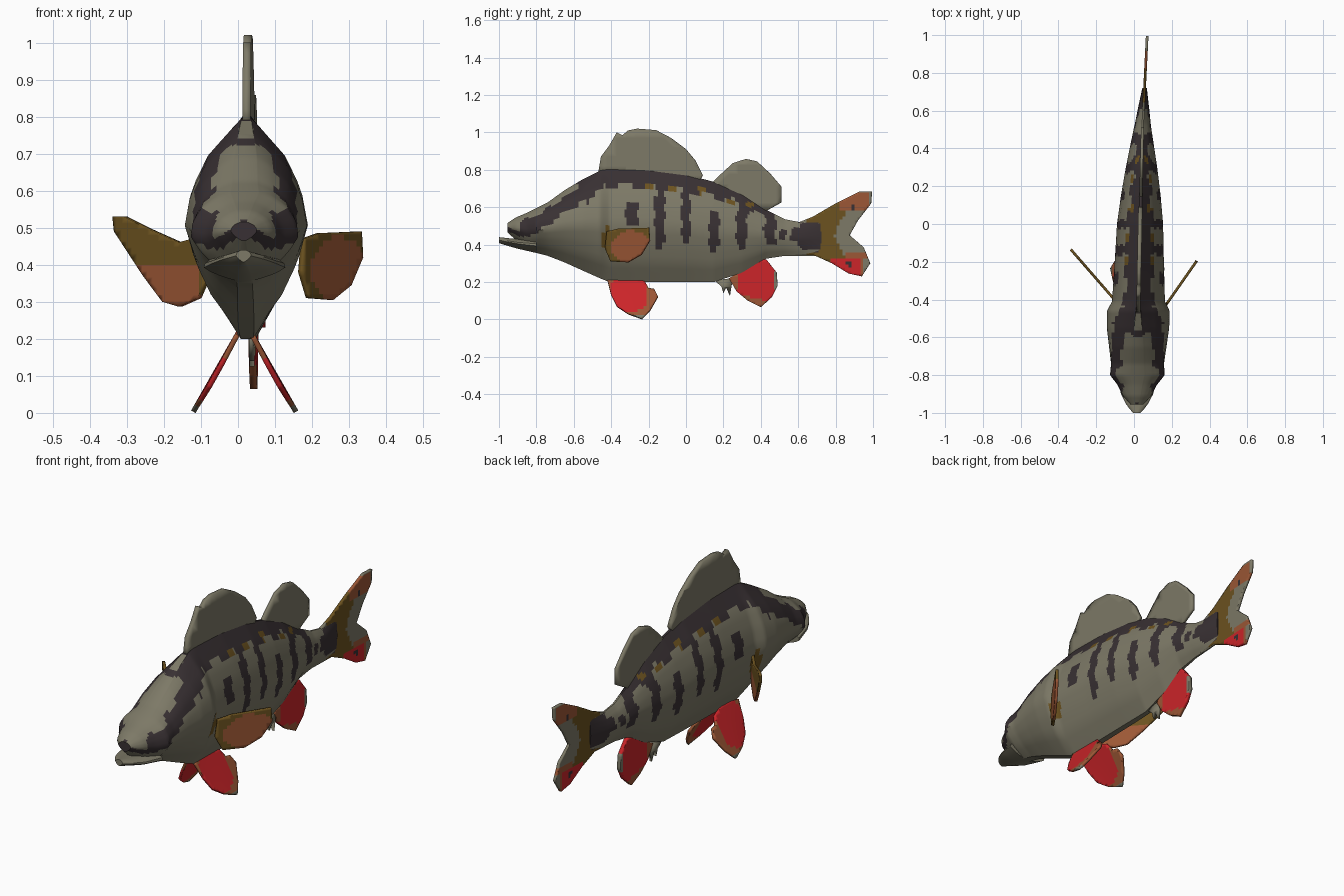
import bpy, bmesh, math
from mathutils import Vector

cube = bpy.data.objects.get("Cube")
if cube:
    bpy.data.objects.remove(cube)

# Flat colours
COLOURS = {
    "olive_grey": (0.205, 0.192, 0.135),
    "dark_brown": (0.040, 0.030, 0.033),
    "ochre": (0.150, 0.085, 0.014),
    "orange": (0.330, 0.095, 0.036),
    "red": (0.600, 0.018, 0.022),
}
GREY, DARK, OCHRE, ORANGE, RED = range(5)
MATS = []
for name, rgb in COLOURS.items():
    m = bpy.data.materials.new(name)
    m.use_nodes = True
    m.diffuse_color = (*rgb, 1)
    bsdf = m.node_tree.nodes["Principled BSDF"]
    bsdf.inputs["Base Color"].default_value = (*rgb, 1)
    bsdf.inputs["Roughness"].default_value = 0.8
    MATS.append(m)


def lerp_table(table, v):
    """Linear lookup of a row of values keyed by its first column."""
    if v <= table[0][0]:
        return table[0][1:]
    for a, b in zip(table, table[1:]):
        if v <= b[0]:
            f = (v - a[0]) / (b[0] - a[0])
            return [p + (q - p) * f for p, q in zip(a[1:], b[1:])]
    return table[-1][1:]


def inside(p, q, cp, cq, rp, rq, power=2):
    return abs((p - cp) / rp) ** power + abs((q - cq) / rq) ** power < 1


def finish(bm, name, rule, angle):
    """Colour faces by rule, make the object and smooth it."""
    bmesh.ops.recalc_face_normals(bm, faces=bm.faces)
    for f in bm.faces:
        f.material_index = rule(*f.calc_center_median())
    me = bpy.data.meshes.new(name)
    bm.to_mesh(me)
    bm.free()
    for m in MATS:
        me.materials.append(m)
    ob = bpy.data.objects.new(name, me)
    bpy.context.collection.objects.link(ob)
    bpy.ops.object.select_all(action='DESELECT')
    ob.select_set(True)
    bpy.context.view_layer.objects.active = ob
    bpy.ops.object.shade_smooth_by_angle(angle=math.radians(angle))
    return ob


# Cross-section: height fraction, width of the trunk, width of the head
SECTION = [(0, .12, .15), (.17, .58, .55), (.33, .84, .82), (.5, 1, 1),
           (.67, .88, .97), (.83, .6, .8), (.95, .22, .5), (1, .06, .25)]


def centre_x(y):
    return lerp_table([(-1, .015), (-.5, .022), (0, .032), (.5, .045), (1, .07)], y)[0]


def loft(name, stations, rule, steps, half=22):
    """Loft rings along y; a station is y, bottom, top, half width, headness."""
    bm = bmesh.new()
    y0, y1 = stations[0][0], stations[-1][0]
    rings = []
    for i in range(steps + 1):
        y = y0 + (y1 - y0) * i / steps
        lo, hi, w, head = lerp_table(stations, y)
        side = []
        for k in range(half + 1):
            t = .5 - .5 * math.cos(math.pi * k / half)
            a, b = lerp_table(SECTION, t)
            side.append((w * (a + (b - a) * head), lo + (hi - lo) * t))
        ring = [(s, z) for s, z in side] + [(-s, z) for s, z in reversed(side)]
        rings.append([bm.verts.new((centre_x(y) + s, y, z)) for s, z in ring])
    n = len(rings[0])
    for a, b in zip(rings, rings[1:]):
        for k in range(n):
            bm.faces.new((a[k], a[(k + 1) % n], b[(k + 1) % n], b[k]))
    bm.faces.new(rings[0])
    bm.faces.new(rings[-1][::-1])
    return finish(bm, name, rule, 35)


BODY = [(-.955, .465, .515, .035, .9), (-.91, .425, .545, .075, .9),
        (-.85, .37, .57, .105, 1), (-.8, .355, .595, .145, 1),
        (-.74, .34, .625, .14, .9), (-.65, .305, .69, .152, .7),
        (-.55, .26, .75, .165, .35), (-.46, .22, .795, .166, .1),
        (-.41, .2, .805, .14, 0), (-.2, .2, .80, .13, 0), (0, .2, .775, .122, 0),
        (.15, .2, .735, .105, 0), (.3, .25, .67, .083, 0), (.43, .325, .585, .06, 0),
        (.53, .34, .535, .042, .2), (.61, .34, .52, .03, .3), (.72, .34, .54, .012, .3)]

# Flank bars: y, z, half length, half height
BARS = [(-.29, .555, .032, .062), (-.14, .55, .026, .165), (0, .57, .025, .17),
        (.15, .475, .026, .11), (.3, .5, .028, .125), (.45, .48, .032, .085),
        (.52, .45, .02, .03), (.59, .455, .035, .035), (.67, .445, .065, .075)]
GOLD = [(-.2, .715), (-.07, .705), (.08, .69), (.24, .625), (.34, .61)]


def body_rule(x, y, z):
    top = lerp_table(BODY, y)[1]
    wob = .008 * math.sin(z * 60 + y * 25)
    side = abs(x - centre_x(y))
    if any(inside(y, z, a, b, .023, .018) for a, b in GOLD):
        return OCHRE
    if any(inside(y + wob, z, *bar, 4) for bar in BARS):
        return DARK
    # saddle along the back
    if -.6 + side * .5 < y < .47:
        depth = .085 + .02 * math.sin(y * 44) + (.04 if y < -.45 else 0)
        spot = inside(side, y, 0, -.52, .02, .04)
        if top - z < depth - max(0, y) * .08 and not spot:
            return DARK
    # band slanting from the nape to the eye
    if -.83 < y < -.44:
        line = .5 + (y + .82) * .64
        if abs(z - line + wob) < .043 and side > .05:
            return DARK
    # eye patch and lip marks
    if inside(y, z, -.845, .495, .045, .05) and side > .045:
        return DARK
    if y < -.87 and abs(z - .505 + side * .75) < .017:
        return DARK
    if inside(y, z, -.42, .43, .03, .06):
        return OCHRE
    return GREY


loft("body", BODY, body_rule, 150)
loft("lower_jaw", [(-1, .408, .44, .02, 1), (-.96, .395, .435, .055, 1),
                   (-.9, .378, .43, .085, 1), (-.8, .355, .43, .11, 1)],
     lambda x, y, z: GREY, 8, 10)


def fin(name, outline, rule, place=centre_x, thick=.014, cell=.016):
    """Thin plate from a (y, z) outline; place gives x from y or from (y, z)."""
    bm = bmesh.new()
    bm.faces.new([bm.verts.new((0, y, z)) for y, z in outline])
    for axis in (1, 2):
        vals = [p[axis - 1] for p in outline]
        v = min(vals) + cell
        while v < max(vals):
            co, no = Vector(), Vector()
            co[axis], no[axis] = v, 1
            bmesh.ops.bisect_plane(bm, geom=bm.verts[:] + bm.edges[:] + bm.faces[:],
                                   plane_co=co, plane_no=no, dist=1e-5)
            v += cell
    for v in bm.verts:
        v.co.x = place(v.co.y) if place is centre_x else place(v.co.y, v.co.z)
    ob = finish(bm, name, rule, 40)
    mod = ob.modifiers.new("thickness", 'SOLIDIFY')
    mod.thickness, mod.offset = thick, 0
    return ob


def plain(x, y, z):
    return GREY


# Fins on the back
fin("front_dorsal_fin", [(-.47, .78), (-.455, .87), (-.41, .93), (-.37, 1.0), (-.34, .985),
                         (-.31, 1.01), (-.26, 1.02), (-.16, 1.012), (-.08, .97), (0, .91),
                         (.05, .85), (.09, .77), (.06, .72), (-.2, .76)], plain, thick=.022, cell=.05)
fin("rear_dorsal_fin", [(.13, .72), (.19, .78), (.25, .835), (.32, .858), (.38, .845),
                        (.45, .78), (.51, .71), (.51, .625), (.42, .575), (.3, .64)],
    plain, thick=.016, cell=.05)


# Tail
def tail_rule(x, y, z):
    if inside(y, z, .89, .60, .014, .018) or inside(y, z, .87, .3, .02, .016):
        return DARK
    if y < .73 - abs(z - .44) * .4:
        return DARK if inside(y, z, .66, .44, .08, .08, 4) else GREY if y < .65 else OCHRE
    if z > .58 and y > .82:
        return ORANGE if y < .985 and z < .675 else GREY
    if z < .32 and y > .78:
        return RED if y < .925 else ORANGE if y < .95 else GREY
    if z < .36 and y > .85:
        return ORANGE
    return OCHRE if y < .79 + abs(z - .45) * .5 else GREY


fin("tail_fin", [(.58, .51), (.68, .55), (.8, .62), (.93, .685), (.995, .685), (.99, .62),
                 (.92, .53), (.875, .45), (.95, .385), (.985, .3), (.94, .23), (.87, .245),
                 (.78, .3), (.68, .345), (.58, .345)], tail_rule)


# Fin under the tail, with its small spines
def anal_rule(x, y, z):
    if y > .475:
        return GREY
    if z < .13 - (y - .3) * .25 or y < .27:
        return ORANGE
    return RED


fin("anal_fin", [(.23, .22), (.27, .15), (.33, .1), (.4, .065), (.46, .12), (.49, .18),
                 (.485, .25), (.43, .32), (.38, .32), (.28, .25)], anal_rule, thick=.02)
fin("anal_spines", [(.15, .21), (.19, .175), (.2, .14), (.215, .17), (.235, .125), (.25, .22)],
    plain, cell=.05)


# Paired belly fins
def pelvic_rule(x, y, z):
    if z < .025:
        return GREY
    if inside(y, z, -.305, .135, .1, .095, 3):
        return RED
    return ORANGE


for side, label in ((1, "left"), (-1, "right")):
    fin(label + "_pelvic_fin", [(-.42, .21), (-.4, .13), (-.37, .07), (-.31, .03), (-.235, .003),
                                (-.19, .05), (-.15, .12), (-.17, .16), (-.2, .165), (-.22, .2),
                                (-.3, .225)], pelvic_rule,
        lambda y, z, s=side: .018 + s * (.018 + (.215 - z) * .52 + .05 * math.sin((y + .42) * 9) * (.21 - z)))


# Side fins, spread unevenly
def pectoral_rule(x, y, z):
    return ORANGE if inside(y, z, -.29, .385, .105, .09) else OCHRE


fin("left_pectoral_fin", [(-.43, .38), (-.42, .47), (-.36, .485), (-.2, .49), (-.195, .42),
                          (-.24, .345), (-.31, .305), (-.4, .31)], pectoral_rule,
    lambda y, z: .175 + (y + .42) * .7)
fin("right_pectoral_fin", [(-.42, .35), (-.42, .48), (-.34, .46), (-.25, .495), (-.17, .53),
                           (-.135, .53), (-.14, .49), (-.23, .37), (-.29, .3), (-.34, .287), (-.4, .31)],
    lambda x, y, z: ORANGE if z < .405 and y > -.4 else OCHRE,
    lambda y, z: -.095 - (y + .41) * .87)
